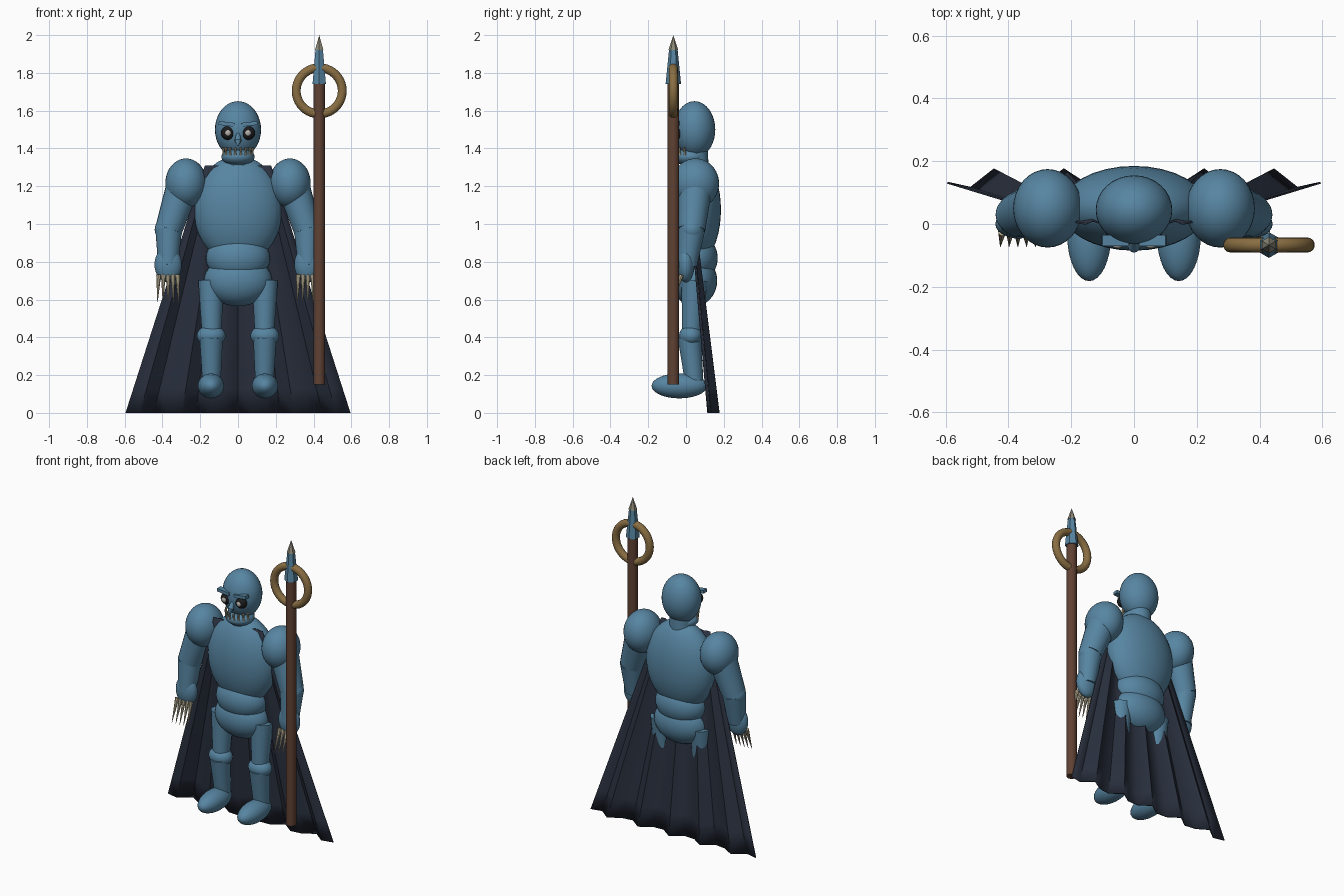
import bpy, bmesh, math
from mathutils import Vector, Matrix

if "Cube" in bpy.data.objects:
    bpy.data.objects.remove(bpy.data.objects["Cube"])


def material(name, rgb):
    m = bpy.data.materials.new(name)
    m.diffuse_color = (*rgb, 1)
    m.use_nodes = True
    m.node_tree.nodes["Principled BSDF"].inputs["Base Color"].default_value = m.diffuse_color
    return m


BLUE = material("steel blue", (0.095, 0.235, 0.36))
CAPE = material("dark navy cloth", (0.022, 0.029, 0.048))
WOOD = material("brown wood", (0.115, 0.053, 0.033))
GOLD = material("dull gold", (0.25, 0.155, 0.055))
BONE = material("bone", (0.50, 0.44, 0.30))
BLACK = material("black", (0.012, 0.012, 0.014))
PALE = material("pale grey", (0.45, 0.43, 0.40))
TIP = material("tip metal", (0.27, 0.25, 0.19))


def finish(name, bm, mat, smooth=True):
    bmesh.ops.recalc_face_normals(bm, faces=bm.faces)
    me = bpy.data.meshes.new(name)
    bm.to_mesh(me)
    bm.free()
    me.materials.append(mat)
    ob = bpy.data.objects.new(name, me)
    bpy.context.collection.objects.link(ob)
    if smooth:
        bpy.ops.object.select_all(action='DESELECT')
        ob.select_set(True)
        bpy.context.view_layer.objects.active = ob
        bpy.ops.object.shade_smooth_by_angle(angle=math.radians(40))
    return ob


def ball(name, c, r, mat=BLUE, seg=32, rings=20):
    bm = bmesh.new()
    bmesh.ops.create_uvsphere(bm, u_segments=seg, v_segments=rings, radius=1,
                              matrix=Matrix.Translation(c) @ Matrix.Diagonal((*r, 1)))
    return finish(name, bm, mat)


def limb(name, a, b, ra, rb, mat=BLUE, seg=24, smooth=True):
    """Tapered cylinder or cone from point a to point b."""
    a, b = Vector(a), Vector(b)
    d = b - a
    rot = d.to_track_quat('Z', 'Y').to_matrix().to_4x4()
    bm = bmesh.new()
    bmesh.ops.create_cone(bm, cap_ends=True, segments=seg, radius1=ra, radius2=rb,
                          depth=d.length,
                          matrix=Matrix.Translation((a + b) / 2) @ rot)
    return finish(name, bm, mat, smooth)


def box(name, c, size, tilt, mat=BLUE):
    bm = bmesh.new()
    bmesh.ops.create_cube(bm, size=1, matrix=Matrix.Translation(c)
                          @ Matrix.Rotation(tilt, 4, 'Y') @ Matrix.Diagonal((*size, 1)))
    return finish(name, bm, mat, False)


# Trunk and head
ball("torso", (0, 0.05, 1.075), (0.235, 0.135, 0.285))
ball("belly", (0, 0.045, 0.82), (0.17, 0.123, 0.13))
ball("pelvis", (0, 0.045, 0.70), (0.18, 0.12, 0.135))
limb("neck", (0, 0.045, 1.28), (0, 0.045, 1.42), 0.075, 0.07)
ball("head", (0, 0.045, 1.50), (0.122, 0.11, 0.15))
ball("jaw", (0, 0.02, 1.355), (0.088, 0.085, 0.048))
limb("nose", (0, -0.045, 1.495), (0, -0.075, 1.44), 0.006, 0.018, seg=12)
limb("nose_tip", (0, -0.075, 1.44), (0, -0.088, 1.415), 0.018, 0.004, seg=12)

# Teeth along an arc, above the jaw
for i in range(8):
    t = math.radians(-70 + 20 * i)
    x, y = 0.083 * math.sin(t), 0.02 - 0.088 * math.cos(t)
    limb("upper_tooth", (x, y, 1.405), (x, y, 1.38), 0.008, 0.004, BONE, 8)
    limb("lower_tooth", (x, y + 0.004, 1.365), (x, y + 0.004, 1.388), 0.007, 0.003, BONE, 8)

for s in (-1, 1):
    # Face details
    ball("eye_socket", (s * 0.053, -0.042, 1.482), (0.037, 0.03, 0.037), BLACK, 20, 12)
    ball("pupil", (s * 0.053, -0.069, 1.482), (0.016, 0.009, 0.016), PALE, 16, 10)
    box("brow", (s * 0.06, -0.052, 1.53), (0.085, 0.035, 0.02), s * -0.12)

    # Arm
    elbow, wrist = (s * 0.367, 0.03, 0.97), (s * 0.37, 0.005, 0.78)
    ball("shoulder", (s * 0.275, 0.05, 1.215), (0.11, 0.125, 0.132))
    limb("upper_arm", (s * 0.295, 0.05, 1.19), elbow, 0.088, 0.072)
    ball("elbow", elbow, (0.074, 0.066, 0.07))
    limb("forearm", elbow, wrist, 0.071, 0.053)
    ball("hand", (s * 0.37, 0.0, 0.785), (0.072, 0.045, 0.095), seg=24, rings=16)
    for i in range(5):
        x = s * (0.37 + (i - 2) * 0.025)
        limb("claw", (x, -0.025, 0.73), (x + s * (i - 2) * 0.003, -0.072, 0.585),
             0.013, 0.001, BONE, 8)

    # Leg
    limb("thigh", (s * 0.142, 0.045, 0.70), (s * 0.14, 0.03, 0.43), 0.069, 0.052)
    ball("knee", (s * 0.142, 0.025, 0.408), (0.076, 0.062, 0.056))
    limb("shin", (s * 0.142, 0.018, 0.40), (s * 0.14, 0.045, 0.15), 0.062, 0.048)
    ball("foot", (s * 0.143, -0.035, 0.143), (0.07, 0.147, 0.066))

# Pleated cape, a flat sheet widening to the hem
bm = bmesh.new()
N, M = 16, 10
rows = []
for j in range(M + 1):
    v = j / M
    half = 0.175 + 0.42 * v
    rows.append([bm.verts.new((half * (2 * i / N - 1),
                               0.005 + 0.135 * v
                               + (0.006 + 0.029 * v) * math.cos(2 * math.pi * (i - 8) / 2.95),
                               1.31 * (1 - v))) for i in range(N + 1)])
for j in range(M):
    for i in range(N):
        bm.faces.new((rows[j][i], rows[j][i + 1], rows[j + 1][i + 1], rows[j + 1][i]))
cape = finish("cape", bm, CAPE)
mod = cape.modifiers.new("thickness", 'SOLIDIFY')
mod.thickness = 0.006
mod.offset = 0

# Staff with spear head and ring
X, Y = 0.43, -0.067
limb("staff", (X, Y, 0.15), (X, Y, 1.75), 0.031, 0.031, WOOD, 16)
limb("spear_socket", (X, Y, 1.74), (X, Y, 1.93), 0.041, 0.022, BLUE, 6, False)
limb("spear_tip", (X, Y, 1.92), (X, Y, 2.0), 0.026, 0.0, TIP, 6, False)

# Ring: revolve a small circle about the front axis
bm = bmesh.new()
bmesh.ops.create_circle(bm, segments=14, radius=0.024,
                        matrix=Matrix.Translation((X + 0.122, Y, 1.705))
                        @ Matrix.Rotation(math.pi / 2, 4, 'X') @ Matrix.Rotation(math.pi / 2, 4, 'X'))
bmesh.ops.spin(bm, geom=bm.edges[:] + bm.verts[:], cent=(X, Y, 1.705), axis=(0, 1, 0),
               angle=2 * math.pi, steps=40, use_merge=True)
bmesh.ops.remove_doubles(bm, verts=bm.verts, dist=0.0005)
finish("ring", bm, GOLD)
